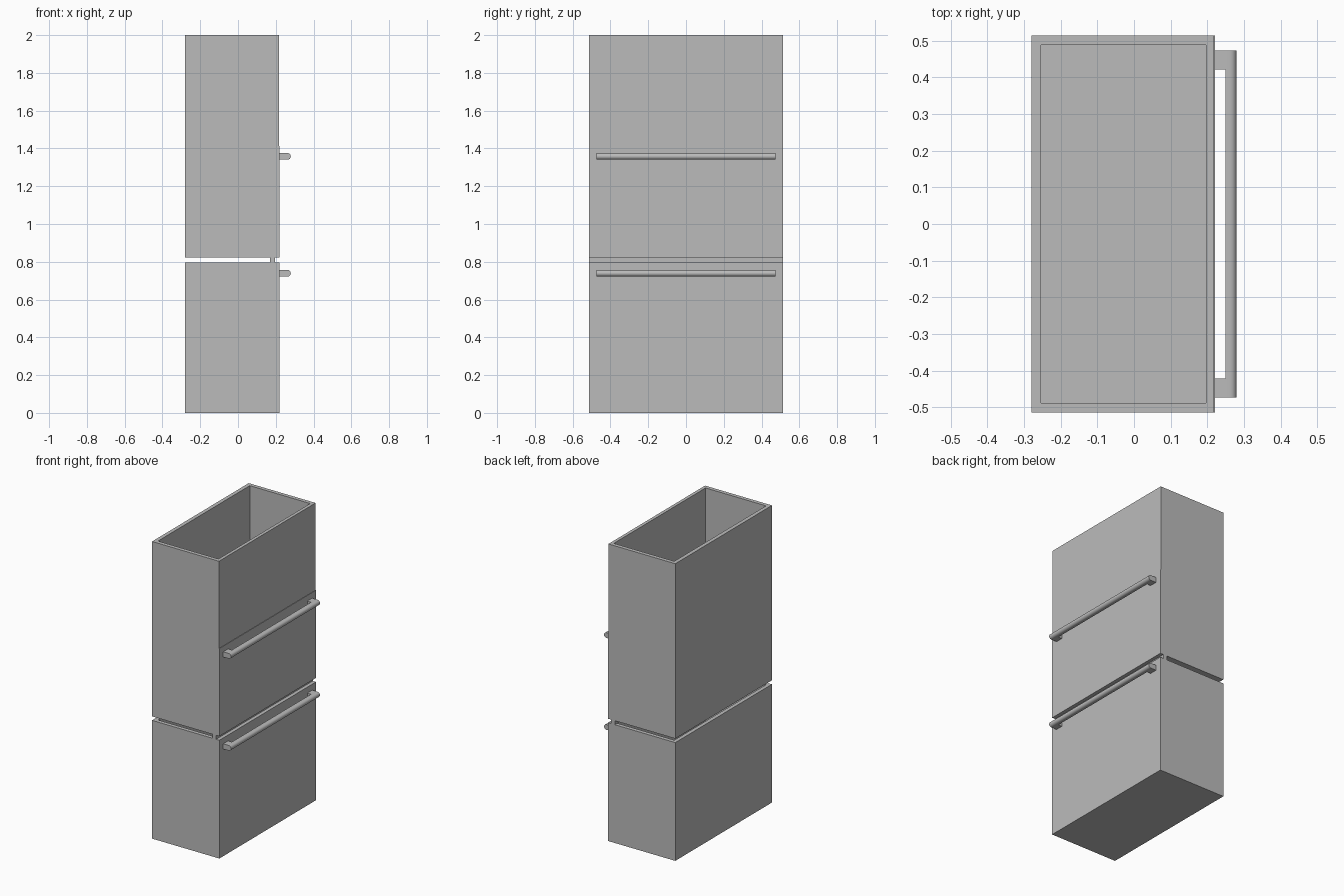
import bpy
import bmesh
import math

cube = bpy.data.objects.get("Cube")
if cube:
    bpy.data.objects.remove(cube, do_unlink=True)

# Single grey finish
grey = bpy.data.materials.new("plain grey")
COLOUR = (0.5, 0.5, 0.5, 1.0)
grey.diffuse_color = COLOUR
grey.use_nodes = True
grey.node_tree.nodes["Principled BSDF"].inputs["Base Color"].default_value = COLOUR

# Main dimensions
BACK, FRONT = -0.28, 0.221
SEAM = 0.197            # where the carcass meets the front panel
HALF = 0.514            # half width
WALL = 0.026
LOW_TOP, UP_BASE, TOP = 0.796, 0.823, 2.0


def extrude_profile(name, profile, y0, y1):
    """Extrude an (x, z) outline along y."""
    bm = bmesh.new()
    face = bm.faces.new([bm.verts.new((x, y0, z)) for x, z in profile])
    moved = bmesh.ops.extrude_face_region(bm, geom=[face])["geom"]
    verts = [v for v in moved if isinstance(v, bmesh.types.BMVert)]
    bmesh.ops.translate(bm, vec=(0, y1 - y0, 0), verts=verts)
    bmesh.ops.recalc_face_normals(bm, faces=bm.faces)
    mesh = bpy.data.meshes.new(name)
    bm.to_mesh(mesh)
    bm.free()
    mesh.materials.append(grey)
    obj = bpy.data.objects.new(name, mesh)
    bpy.context.collection.objects.link(obj)
    return obj


def open_carcass(name, z0, z1):
    """Box with thick walls, open at the top; the front panel closes its front."""
    bm = bmesh.new()
    bmesh.ops.create_cube(bm, size=1)
    for v in bm.verts:
        v.co.x = SEAM if v.co.x > 0 else BACK
        v.co.y = math.copysign(HALF, v.co.y)
        v.co.z = z1 if v.co.z > 0 else z0
    # Inset the top and push it down to the floor
    top = max(bm.faces, key=lambda f: f.calc_center_median().z)
    bmesh.ops.inset_region(bm, faces=[top], thickness=WALL, use_even_offset=True)
    for v in top.verts:
        if v.co.x > 0:
            v.co.x = SEAM - 0.001
    floor = bmesh.ops.extrude_discrete_faces(bm, faces=[top])["faces"][0]
    for v in floor.verts:
        v.co.z = z0 + WALL
    bmesh.ops.recalc_face_normals(bm, faces=bm.faces)
    mesh = bpy.data.meshes.new(name)
    bm.to_mesh(mesh)
    bm.free()
    mesh.materials.append(grey)
    obj = bpy.data.objects.new(name, mesh)
    bpy.context.collection.objects.link(obj)
    return obj


def handle(name, z):
    """Round-nosed bar on two square posts."""
    r, nose, inner = 0.0175, 0.262, 0.249
    outline = [(inner, z - r)]
    for i in range(9):
        a = math.radians(-90 + 180 * i / 8)
        outline.append((nose + r * math.cos(a), z + r * math.sin(a)))
    outline.append((inner, z + r))
    bar = extrude_profile(name + "_bar", outline, -0.473, 0.473)
    bpy.ops.object.select_all(action="DESELECT")
    bar.select_set(True)
    bpy.context.view_layer.objects.active = bar
    bpy.ops.object.shade_smooth_by_angle(angle=math.radians(35))
    post = [(FRONT, z - r), (inner, z - r), (inner, z + r), (FRONT, z + r)]
    for side, y0, y1 in (("right", -0.473, -0.421), ("left", 0.421, 0.473)):
        extrude_profile(f"{name}_post_{side}", post, y0, y1)


# Carcasses
open_carcass("lower_carcass", 0.0, LOW_TOP)
open_carcass("upper_carcass", UP_BASE, TOP)

# Front panels; the upper one steps back slightly above the handle
extrude_profile("lower_front_panel",
                [(SEAM, 0), (FRONT, 0), (FRONT, LOW_TOP), (SEAM, LOW_TOP)],
                -HALF, HALF)
extrude_profile("upper_front_panel",
                [(SEAM, UP_BASE), (FRONT, UP_BASE), (FRONT, 1.413),
                 (FRONT - 0.003, 1.413), (FRONT - 0.003, TOP), (SEAM, TOP)],
                -HALF, HALF)

# Thin rail joining the two halves across the gap
extrude_profile("joining_rail",
                [(0.17, LOW_TOP), (SEAM, LOW_TOP), (SEAM, UP_BASE), (0.17, UP_BASE)],
                -HALF, HALF)

# Handles
handle("lower_handle", 0.739)
handle("upper_handle", 1.358)
